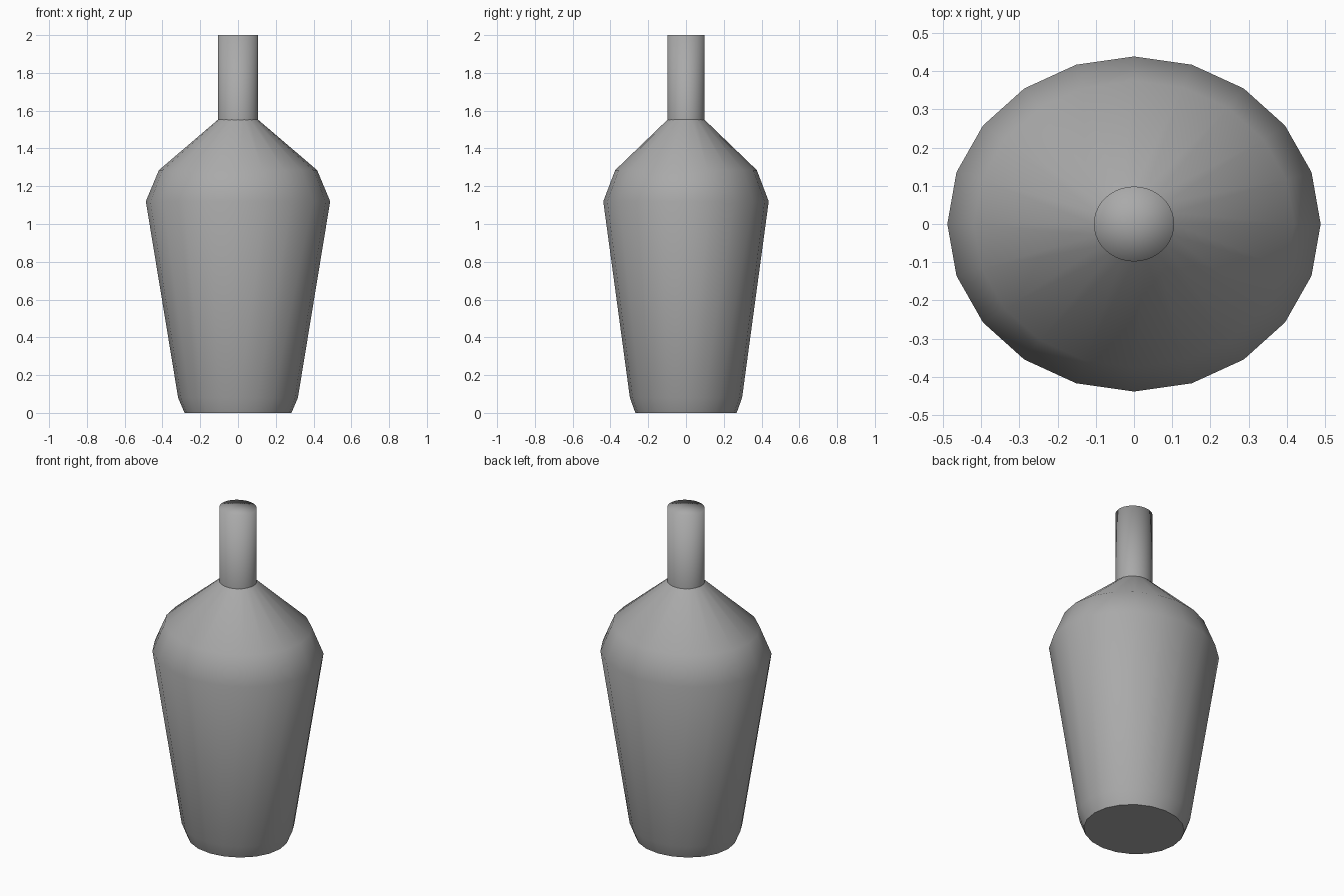
import bpy
import bmesh
from math import cos, sin, tau

cube = bpy.data.objects.get("Cube")
if cube:
    bpy.data.objects.remove(cube, do_unlink=True)

# Single grey finish
grey = bpy.data.materials.new("plain grey")
grey.use_nodes = True
colour = (0.4, 0.4, 0.4, 1.0)
grey.diffuse_color = colour
grey.node_tree.nodes["Principled BSDF"].inputs["Base Color"].default_value = colour


def lathe(name, rings, sides, fan_top=False):
    """Skin a stack of elliptical rings (z, x radius, y radius) and close the base."""
    bm = bmesh.new()
    loops = []
    for z, rx, ry in rings:
        loops.append([bm.verts.new((rx * cos(tau * i / sides), ry * sin(tau * i / sides), z))
                      for i in range(sides)])
    for low, high in zip(loops, loops[1:]):
        for i in range(sides):
            j = (i + 1) % sides
            bm.faces.new((low[i], low[j], high[j], high[i])).smooth = True
    base = bm.faces.new(loops[0][::-1])
    for edge in base.edges:
        edge.smooth = False
    if fan_top:
        centre = bm.verts.new((0, 0, rings[-1][0]))
        for i in range(sides):
            bm.faces.new((loops[-1][i], loops[-1][(i + 1) % sides], centre)).smooth = True
    else:
        bm.faces.new(loops[-1])
    mesh = bpy.data.meshes.new(name)
    bm.to_mesh(mesh)
    bm.free()
    mesh.materials.append(grey)
    obj = bpy.data.objects.new(name, mesh)
    bpy.context.collection.objects.link(obj)
    return obj


# Tapered body with chamfered foot and sloping shoulder
lathe("bottle_body", [
    (0.0, 0.283, 0.268),
    (0.08, 0.317, 0.297),
    (1.12, 0.488, 0.438),
    (1.285, 0.419, 0.375),
    (1.555, 0.103, 0.095),
], 20)

# Slim neck with a softly shaded closed top
lathe("bottle_neck", [(1.53, 0.105, 0.098), (2.0, 0.105, 0.098)], 40, fan_top=True)
